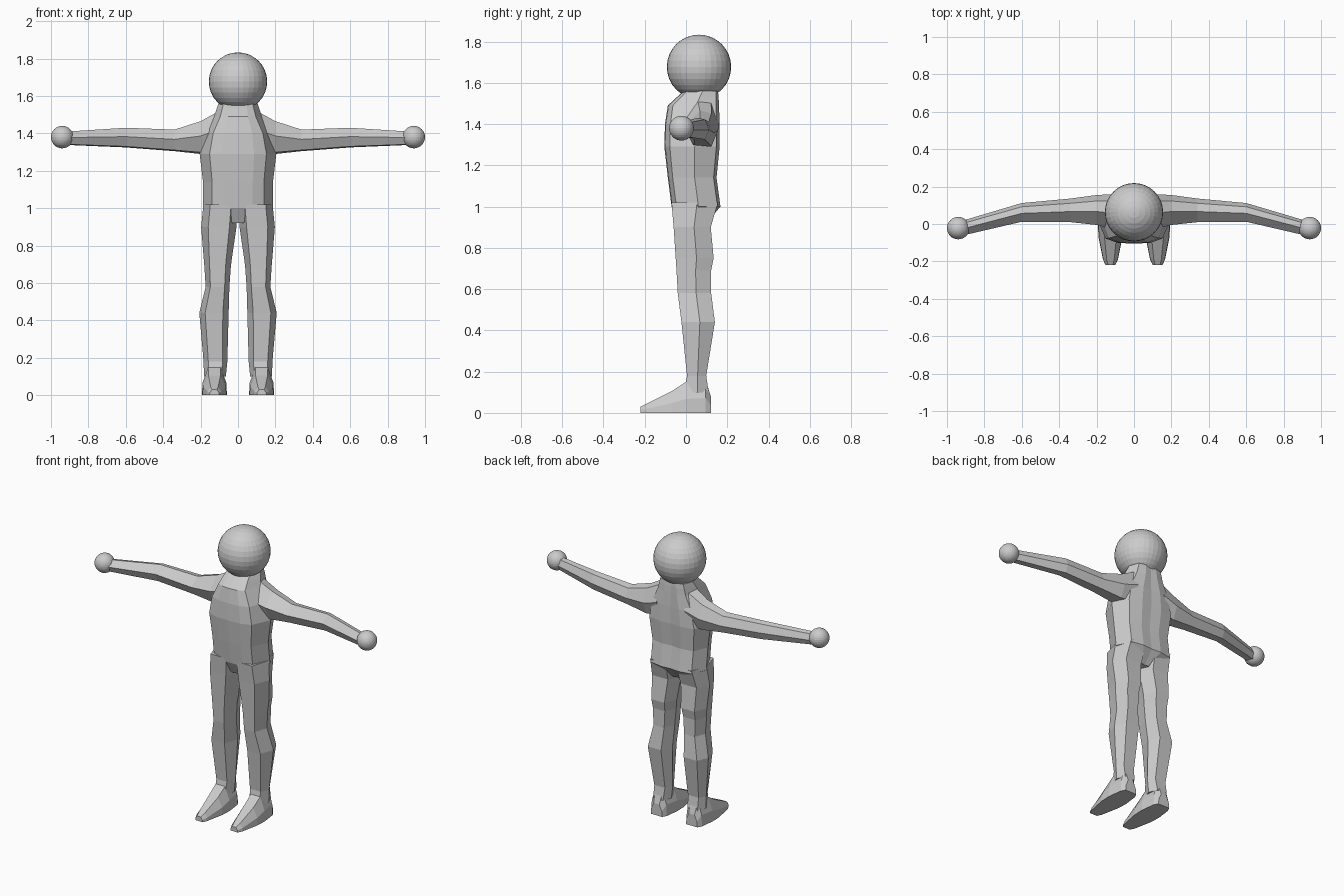
import bpy, bmesh
from mathutils import Vector

if "Cube" in bpy.data.objects:
    bpy.data.objects.remove(bpy.data.objects["Cube"])


def loft(name, rings, mirror=False):
    """Skin a list of equal-sized rings, cap both ends, optionally mirror in x."""
    bm = bmesh.new()
    loops = [[bm.verts.new(p) for p in ring] for ring in rings]
    n = len(loops[0])
    for a, b in zip(loops, loops[1:]):
        for i in range(n):
            j = (i + 1) % n
            bm.faces.new((a[i], a[j], b[j], b[i]))
    bm.faces.new(loops[0])
    bm.faces.new(loops[-1])
    bmesh.ops.recalc_face_normals(bm, faces=bm.faces)
    mesh = bpy.data.meshes.new(name)
    bm.to_mesh(mesh)
    bm.free()
    ob = bpy.data.objects.new(name, mesh)
    bpy.context.collection.objects.link(ob)
    if mirror:
        add_mirror(ob)
    return ob


def add_mirror(ob):
    empty_axis = ob.modifiers.new("Mirror", 'MIRROR')
    empty_axis.use_axis = (True, False, False)
    empty_axis.use_mirror_merge = False


def ball(name, centre, radius, mirror=False):
    bm = bmesh.new()
    bmesh.ops.create_uvsphere(bm, u_segments=32, v_segments=16, radius=radius)
    bmesh.ops.translate(bm, verts=bm.verts, vec=Vector(centre))
    mesh = bpy.data.meshes.new(name)
    bm.to_mesh(mesh)
    bm.free()
    ob = bpy.data.objects.new(name, mesh)
    bpy.context.collection.objects.link(ob)
    if mirror:
        add_mirror(ob)


def fit(shape, u0, u1, v0, v1):
    """Stretch a -1..1 outline into the given box."""
    return [((u0 + u1) / 2 + u * (u1 - u0) / 2,
             (v0 + v1) / 2 + v * (v1 - v0) / 2) for u, v in shape]


# Torso: z, half width, front y, back y
half = [(0, -1), (.42, -.97), (.74, -.8), (1, .1), (.78, .88), (.35, 1)]
outline = half + [(0, .96)] + [(-u, v) for u, v in reversed(half[1:])]
torso = [(.92, .06, -.03, .10), (1.0, .187, -.07, .167), (1.14, .187, -.088, .148),
         (1.29, .205, -.105, .163), (1.40, .18, -.102, .163), (1.49, .128, -.088, .16),
         (1.53, .115, -.045, .158), (1.56, .105, -.01, .155)]
loft("torso", [[(x, y, z) for x, y in fit(outline, -w, w, f, b)]
               for z, w, f, b in torso])

# Legs: z, inner x, outer x, front y, back y
hexagon = [(-1, .1), (-.6, -1), (.6, -1), (1, .1), (.6, 1), (-.6, 1)]
leg = [(1.02, 0, .185, -.07, .155), (.90, .008, .197, -.06, .12),
       (.75, .03, .185, -.05, .134), (.69, .038, .18, -.046, .122),
       (.58, .046, .173, -.04, .122), (.44, .05, .207, -.022, .14),
       (.18, .057, .184, .005, .098), (.10, .065, .182, -.01, .11)]
loft("leg", [[(x, y, z) for x, y in fit(hexagon, i, o, f, b)]
             for z, i, o, f, b in leg], True)

# Feet: y, half width, height
sole = [(-1, -1), (1, -1), (.95, -.1), (.5, 1), (-.5, 1), (-.95, -.1)]
foot = [(.122, .04, .075), (.095, .055, .16), (.0, .067, .15),
        (-.07, .064, .105), (-.19, .04, .045), (-.22, .026, .03)]
loft("foot", [[(x, y, z) for x, z in fit(sole, .126 - w, .126 + w, 0, h)]
              for y, w, h in foot], True)

# Arms: x, front y, back y, bottom z, top z
section = [(-1, .1), (-.5, -.9), (.6, -1), (1, -.1), (.6, .85), (-.1, 1)]
arm = [(.10, -.03, .16, 1.30, 1.52), (.20, -.005, .155, 1.29, 1.465),
       (.34, .01, .136, 1.305, 1.42), (.60, .012, .112, 1.325, 1.43),
       (.91, -.06, .02, 1.338, 1.41)]
loft("arm", [[(x, y, z) for y, z in fit(section, f, b, lo, hi)]
             for x, f, b, lo, hi in arm], True)

# Round hands and head
ball("hand", (.94, -.022, 1.38), .06, True)
ball("head", (0, .063, 1.677), .156)
